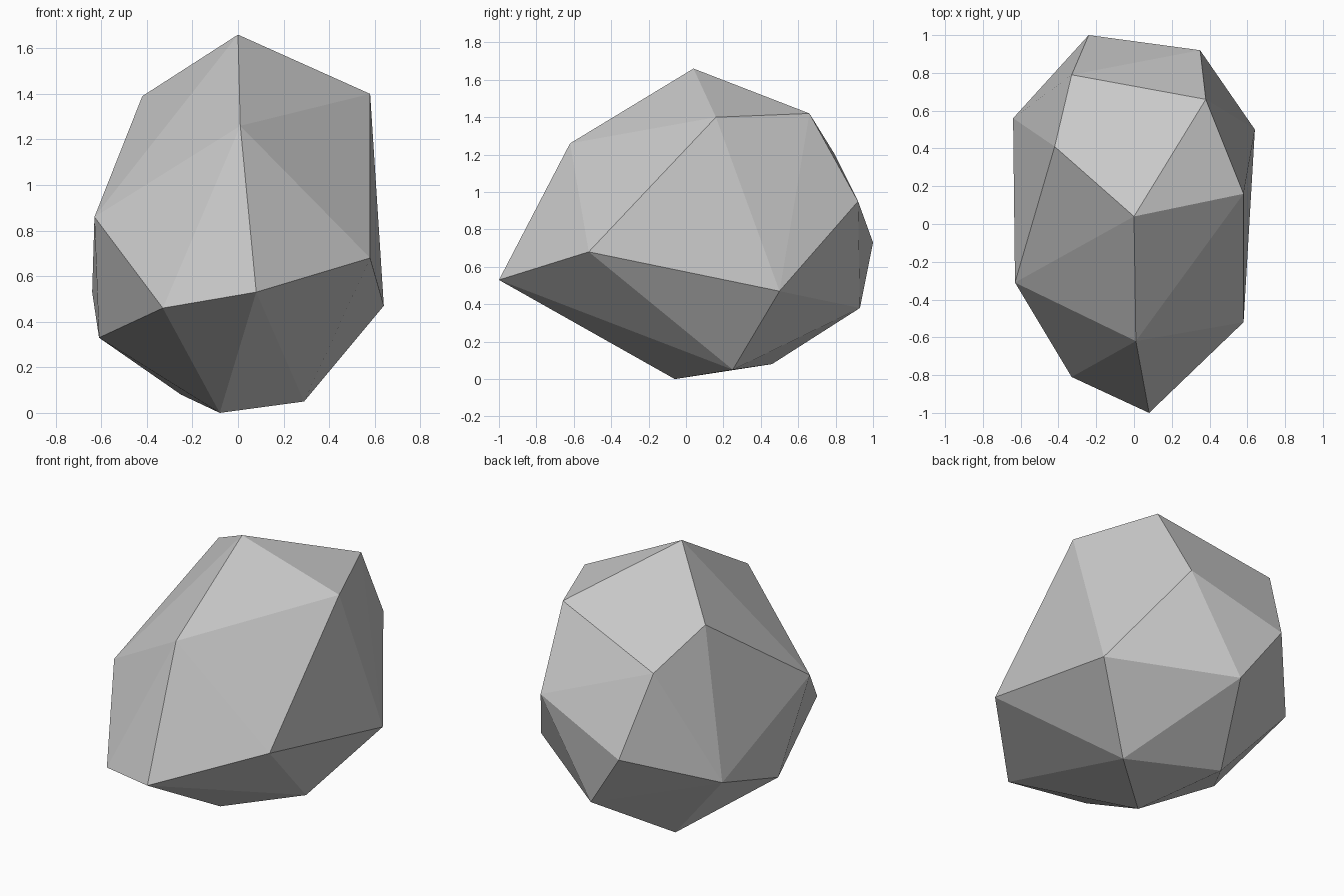
import bpy
import bmesh

# Remove the default cube if present
default_cube = bpy.data.objects.get("Cube")
if default_cube:
    bpy.data.objects.remove(default_cube, do_unlink=True)


def make_material(name, color):
    material = bpy.data.materials.new(name)
    material.use_nodes = True
    material.diffuse_color = color
    shader = next(n for n in material.node_tree.nodes if n.type == "BSDF_PRINCIPLED")
    shader.inputs["Base Color"].default_value = color
    return material


# Corner points of the boulder, grouped by the region they shape
crown = [(0, .04, 1.66), (.58, .16, 1.4), (-.42, .41, 1.39),
         (.38, .66, 1.42), (.01, -.62, 1.26), (-.33, .79, 1.21)]
front = [(.58, -.52, .68), (.08, -1, .53), (-.33, -.81, .46)]
flanks = [(-.63, -.31, .86), (-.61, -.03, .33), (-.64, .56, .53), (.64, .5, .47)]
back = [(.35, .92, .95), (-.24, 1, .73), (0, .93, .38)]
underside = [(-.08, -.06, 0), (.29, .25, .05), (-.25, .46, .08)]


def make_faceted_stone(name, regions, material):
    """Wrap the corner points in a flat-shaded convex skin."""
    bm = bmesh.new()
    for region in regions:
        for corner in region:
            bm.verts.new(corner)
    bmesh.ops.convex_hull(bm, input=bm.verts[:])
    loose = [v for v in bm.verts if not v.link_faces]
    bmesh.ops.delete(bm, geom=loose, context="VERTS")
    bmesh.ops.recalc_face_normals(bm, faces=bm.faces[:])
    for face in bm.faces:
        face.smooth = False

    mesh = bpy.data.meshes.new(name)
    bm.to_mesh(mesh)
    bm.free()
    mesh.materials.append(material)
    stone = bpy.data.objects.new(name, mesh)
    bpy.context.collection.objects.link(stone)
    return stone


# Single grey boulder
stone_grey = make_material("stone_grey", (.58, .58, .58, 1))
make_faceted_stone("boulder", [crown, front, flanks, back, underside], stone_grey)
